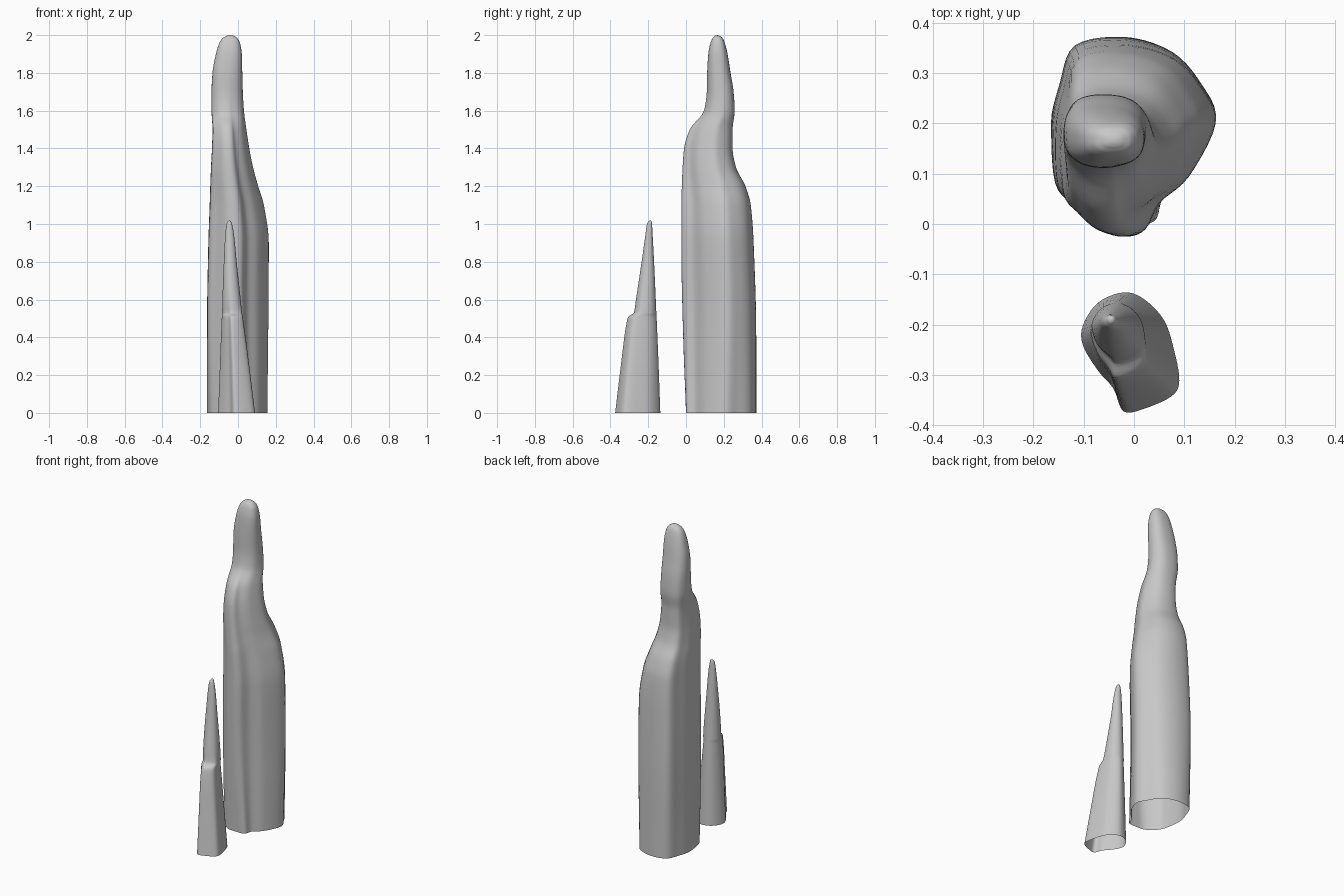
import bpy, bmesh, math

cube = bpy.data.objects.get("Cube")
if cube:
    bpy.data.objects.remove(cube)

stone = bpy.data.materials.new("light_grey_stone")
stone.use_nodes = True
GREY = (0.57, 0.57, 0.57, 1)
stone.diffuse_color = GREY
bsdf = stone.node_tree.nodes["Principled BSDF"]
bsdf.inputs["Base Color"].default_value = GREY
bsdf.inputs["Roughness"].default_value = 0.8


def smooth_loop(points, steps=5):
    """Closed Catmull-Rom loop, scaled to a -1..1 box."""
    n, loop = len(points), []
    for i in range(n):
        a, b, c, d = (points[(i + k) % n] for k in (-1, 0, 1, 2))
        for s in range(steps):
            t = s / steps
            loop.append([b[k] + t / 2 * (c[k] - a[k]
                         + t * (2 * a[k] - 5 * b[k] + 4 * c[k] - d[k]
                         + t * (3 * (b[k] - c[k]) + d[k] - a[k]))) for k in (0, 1)])
    lo = [min(p[k] for p in loop) for k in (0, 1)]
    hi = [max(p[k] for p in loop) for k in (0, 1)]
    return [[2 * (p[k] - lo[k]) / (hi[k] - lo[k]) - 1 for k in (0, 1)] for p in loop]


def smooth_levels(levels, steps=5):
    """Monotone interpolation of every column against height."""
    def slopes(k):
        d = [(b[k] - a[k]) / (b[0] - a[0]) for a, b in zip(levels, levels[1:])]
        inner = [2 * p * q / (p + q) if p * q > 0 else 0 for p, q in zip(d, d[1:])]
        return [d[0]] + inner + [d[-1]]
    m = [slopes(k) for k in range(len(levels[0]))]
    out = []
    for i, (a, b) in enumerate(zip(levels, levels[1:])):
        h = b[0] - a[0]
        for s in range(steps):
            t = s / steps
            e = t * t * (3 - 2 * t)
            out.append([a[k] * (1 - e) + b[k] * e
                        + h * t * (1 - t) * ((1 - t) * m[k][i] - t * m[k][i + 1])
                        for k in range(len(a))])
    return out + [levels[-1]]


def spire(name, foot, outline, levels, tip, squareness):
    """Open-bottomed loft; levels are z, x min, x max, y min, y max, roundness."""
    feet, loop = smooth_loop(foot), smooth_loop(outline)
    bm, rings = bmesh.new(), []
    for z, x0, x1, y0, y1, rnd in smooth_levels(levels):
        ring = []
        f = max(0, 1 - z / 0.7) ** 1.5
        for (fu, fv), (u, v) in zip(feet, loop):
            u, v = u + (fu - u) * f, v + (fv - v) * f
            r = (abs(u) ** squareness + abs(v) ** squareness) ** (1 / squareness)
            u, v = u + (u / r - u) * rnd, v + (v / r - v) * rnd
            ring.append(bm.verts.new(((x0 + x1 + u * (x1 - x0)) / 2,
                                      (y0 + y1 + v * (y1 - y0)) / 2, z)))
        rings.append(ring)
    n = len(loop)
    for low, high in zip(rings, rings[1:]):
        for j in range(n):
            k = (j + 1) % n
            bm.faces.new((low[j], low[k], high[k], high[j]))
    top = bm.verts.new(tip)
    for j in range(n):
        bm.faces.new((rings[-1][j], rings[-1][(j + 1) % n], top))
    for face in bm.faces:
        face.smooth = True
    mesh = bpy.data.meshes.new(name)
    bm.to_mesh(mesh)
    bm.free()
    mesh.materials.append(stone)
    bpy.context.collection.objects.link(bpy.data.objects.new(name, mesh))


# Tall spire with a front shoulder, a lower back shoulder and a grooved foot
spire("tall_rock_spire",
      [(.155, .2), (.125, .27), (.075, .34), (-.02, .37), (-.11, .35), (-.145, .28),
       (-.165, .2), (-.15, .09), (-.12, .04), (-.07, .005), (-.02, 0),
       (.04, .005), (.058, .05), (.11, .1)],
      [(.165, .21), (.14, .28), (.08, .345), (-.02, .375), (-.12, .36), (-.15, .28),
       (-.165, .2), (-.16, .08), (-.12, .035), (-.07, -.01), (-.02, -.025),
       (.02, -.01), (.05, .045), (.11, .1)],
      [(0, -.165, .155, 0, .372, 0),
       (.4, -.165, .16, -.015, .372, 0),
       (.9, -.157, .163, -.025, .358, 0),
       (1.1, -.15, .137, -.025, .343, 0),
       (1.2, -.147, .107, -.022, .315, .1),
       (1.3, -.143, .08, -.018, .265, .15),
       (1.4, -.138, .06, -.01, .247, .2),
       (1.5, -.135, .045, .02, .247, .3),
       (1.6, -.14, .032, .095, .258, .7),
       (1.7, -.14, .026, .11, .252, .8),
       (1.8, -.135, .023, .112, .236, .9),
       (1.9, -.117, .02, .118, .22, 1),
       (1.96, -.098, .01, .13, .205, 1),
       (1.985, -.08, -.005, .142, .193, 1),
       (1.997, -.058, -.024, .155, .178, 1)],
      (-.04, .166, 2), 2.5)

# Short spire with a small ledge at the front
SHORT_OUTLINE = [(.09, -.31), (.08, -.25), (.06, -.19), (.02, -.148), (-.02, -.135),
                 (-.07, -.155), (-.1, -.2), (-.1, -.24), (-.07, -.29), (-.04, -.325),
                 (-.02, -.37), (.02, -.365), (.075, -.34)]
spire("short_rock_spire", SHORT_OUTLINE, SHORT_OUTLINE,
      [(0, -.105, .09, -.375, -.136, 0),
       (.25, -.096, .06, -.345, -.145, .1),
       (.49, -.087, .029, -.312, -.155, .3),
       (.51, -.086, .026, -.304, -.156, .35),
       (.53, -.085, .023, -.276, -.157, .5),
       (.6, -.083, .015, -.265, -.16, .8),
       (.8, -.075, -.007, -.235, -.169, 1),
       (.95, -.067, -.022, -.214, -.177, 1),
       (1.0, -.06, -.032, -.207, -.18, 1),
       (1.015, -.053, -.038, -.198, -.182, 1)],
      (-.045, -.19, 1.02), 2)
